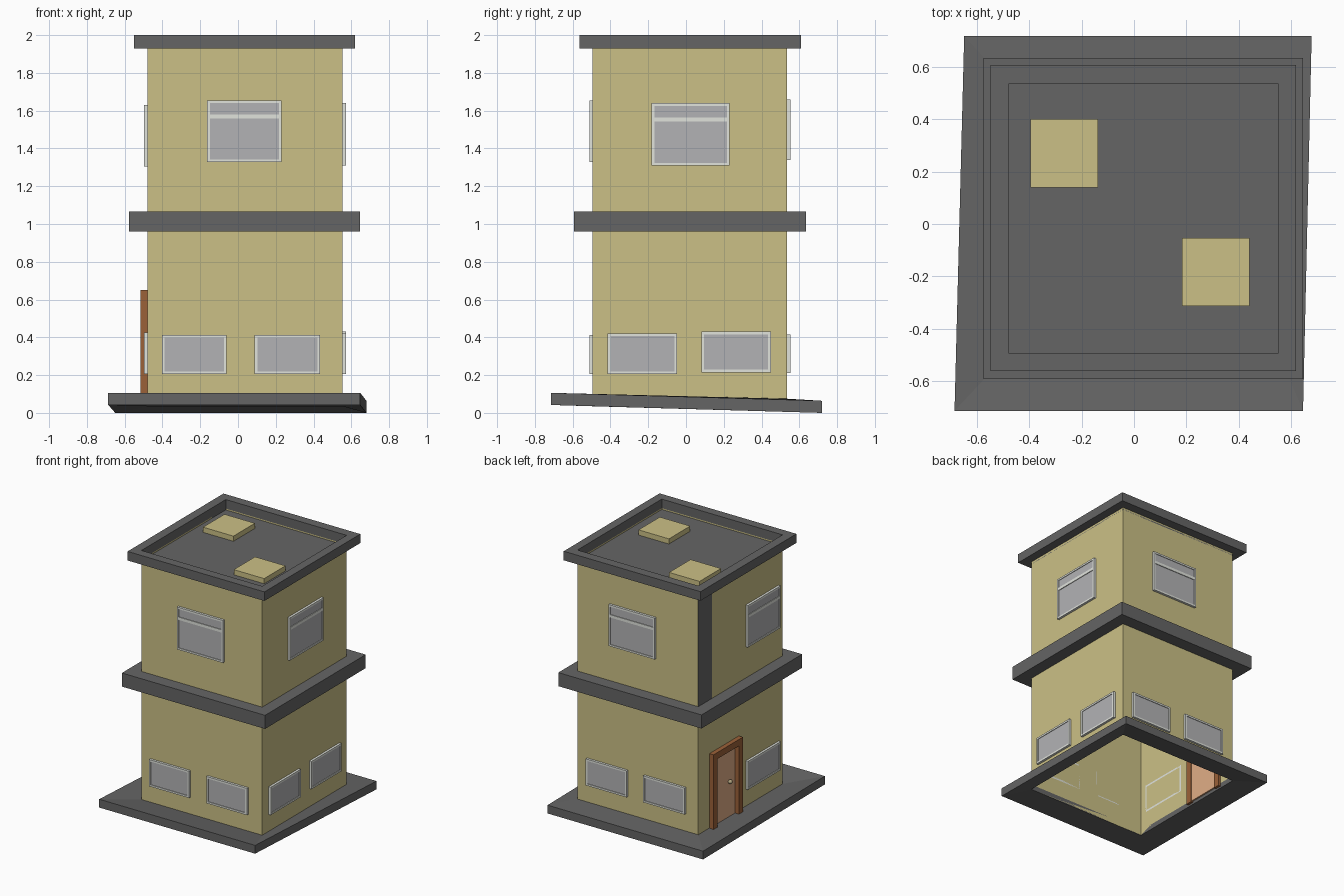
import bpy, bmesh
from mathutils import Vector

if "Cube" in bpy.data.objects:
    bpy.data.objects.remove(bpy.data.objects["Cube"])

X0, X1, Y0, Y1 = -0.48, 0.553, -0.494, 0.536   # wall planes


def material(name, rgb):
    m = bpy.data.materials.new(name)
    m.diffuse_color = (*rgb, 1)
    m.use_nodes = True
    m.node_tree.nodes["Principled BSDF"].inputs["Base Color"].default_value = m.diffuse_color
    return m


WALL = material("wall_yellow", (0.60, 0.53, 0.24))
DARK = material("dark_grey", (0.13, 0.13, 0.13))
FRAME = material("window_white", (0.75, 0.77, 0.72))
GLASS = material("glass_grey", (0.45, 0.45, 0.46))
WOOD = material("brown_wood", (0.33, 0.12, 0.04))
DOOR = material("light_wood", (0.75, 0.42, 0.24))
BRASS = material("knob_metal", (0.45, 0.38, 0.22))


def finish(name, bm, mat):
    bmesh.ops.recalc_face_normals(bm, faces=bm.faces)
    me = bpy.data.meshes.new(name)
    bm.to_mesh(me)
    bm.free()
    me.materials.append(mat)
    ob = bpy.data.objects.new(name, me)
    bpy.context.collection.objects.link(ob)
    return ob


def boxes(name, corner_pairs, mat):
    bm = bmesh.new()
    for a, b in corner_pairs:
        a, b = Vector(a), Vector(b)
        vs = bmesh.ops.create_cube(bm, size=1)["verts"]
        for v in vs:
            v.co = Vector([(a[i] + b[i]) / 2 + v.co[i] * abs(b[i] - a[i]) for i in range(3)])
    return finish(name, bm, mat)


def rect(x0, x1, y0, y1, z):
    return [(x0, y0, z), (x1, y0, z), (x1, y1, z), (x0, y1, z)]


def ring(name, loops, mat):
    """Closed band through four rectangular loops."""
    bm = bmesh.new()
    vs = [[bm.verts.new(p) for p in loop] for loop in loops]
    n = len(vs)
    for i in range(n):
        a, b = vs[i], vs[(i + 1) % n]
        for k in range(4):
            j = (k + 1) % 4
            bm.faces.new((a[k], a[j], b[j], b[k]))
    return finish(name, bm, mat)


def on_wall(side, u, d, z):
    """Point at u along a wall, d outwards from it, height z."""
    return {"front": (u, Y0 - d, z), "back": (u, Y1 + d, z),
            "left": (X0 - d, u, z), "right": (X1 + d, u, z)}[side]


def wall(name, side, patches, mat=WALL):
    bm = bmesh.new()
    for u0, u1, z0, z1 in patches:
        pts = [(u0, z0), (u1, z0), (u1, z1), (u0, z1)]
        if side in ("left", "back"):
            pts.reverse()
        bm.faces.new([bm.verts.new(on_wall(side, u, 0, z)) for u, z in pts])
    bmesh.ops.remove_doubles(bm, verts=bm.verts, dist=1e-5)
    me = bpy.data.meshes.new(name)
    bm.to_mesh(me)
    bm.free()
    me.materials.append(mat)
    bpy.context.collection.objects.link(bpy.data.objects.new(name, me))


def slab(side, u0, u1, d0, d1, z0, z1):
    return on_wall(side, u0, d0, z0), on_wall(side, u1, d1, z1)


def window(name, side, u0, u1, z0, z1, tall=False):
    t, d = 0.014, 0.018
    bars = [(u0, u0 + t, z0, z1), (u1 - t, u1, z0, z1),
            (u0 + t, u1 - t, z0, z0 + t), (u0 + t, u1 - t, z1 - t, z1)]
    panes = [(z0 + t, z1 - t)]
    if tall:  # transom bar splits the upper windows
        bars.append((u0 + t, u1 - t, z1 - 0.097, z1 - 0.075))
        panes = [(z0 + t, z1 - 0.097), (z1 - 0.075, z1 - t)]
    boxes(name + "_frame", [slab(side, a, b, 0, d, c, e) for a, b, c, e in bars], FRAME)
    boxes(name + "_glass", [slab(side, u0 + t, u1 - t, 0.004, 0.013, a, b) for a, b in panes], GLASS)


# Skewed, slightly tilted base apron, open underneath
corners = [(-0.687, -0.715), (0.647, -0.715), (0.68, 0.72), (-0.65, 0.72)]
lift = [0.042, 0.042, 0.0, 0.0]
ring("base_apron", [
    [(x, y, h) for (x, y), h in zip(corners, lift)],
    [(x, y, h + 0.064) for (x, y), h in zip(corners, lift)],
    rect(X0, X1, Y0, Y1, 0.075),
    rect(X0, X1, Y0, Y1, 0.035)], DARK)

# Ledge between the storeys and roof parapet
for name, (a, b, c, d), z0, z1 in (
        ("middle_ledge", (-0.577, 0.647, -0.594, 0.635), 0.96, 1.065),
        ("roof_parapet", (-0.55, 0.62, -0.563, 0.608), 1.93, 2.0)):
    ring(name, [rect(a, b, c, d, z0), rect(a, b, c, d, z1),
                rect(X0, X1, Y0, Y1, z1), rect(X0, X1, Y0, Y1, z0)], DARK)

# Walls; the left one has the doorway and a grey corner strip above
B, T = 0.035, 1.93
wall("front_wall", "front", [(X0, X1, B, T)])
wall("back_wall", "back", [(X0, X1, B, T)])
wall("right_wall", "right", [(Y0, Y1, B, T)])
D0, D1, DT, S = 0.06, 0.38, 0.63, 0.37
wall("left_wall", "left", [(Y0, D0, B, DT), (D1, Y1, B, DT), (Y0, Y1, DT, 1.0), (Y0, S, 1.0, T)])
wall("corner_strip", "left", [(S, Y1, 1.0, T)], DARK)

# Roof deck and hatches
boxes("roof_deck", [((X0, Y0, 1.91), (X1, Y1, 1.92))], DARK)
boxes("roof_hatches", [((-0.397, 0.14, 1.92), (-0.137, 0.402, 1.96)),
                       ((0.183, -0.313, 1.92), (0.443, -0.053, 1.96))], WALL)

# Windows: side, span along the wall, height range
for i, w in enumerate([
        ("front", -0.403, -0.06, 0.205, 0.412), ("front", 0.088, 0.434, 0.205, 0.412),
        ("right", -0.415, -0.048, 0.205, 0.42), ("right", 0.082, 0.449, 0.215, 0.43),
        ("back", 0.12, 0.47, 0.21, 0.415), ("back", -0.375, -0.02, 0.21, 0.415),
        ("left", -0.445, -0.045, 0.205, 0.425)]):
    window(f"lower_{w[0]}_window_{i}", *w)
for w in [("front", -0.163, 0.23, 1.327, 1.655), ("right", -0.182, 0.23, 1.31, 1.64),
          ("back", -0.12, 0.275, 1.34, 1.66), ("left", -0.445, -0.045, 1.305, 1.63)]:
    window(f"upper_{w[0]}_window", *w, tall=True)

# Door with frame and a knob on each face
boxes("door_frame", [slab("left", 0.04, 0.09, -0.02, 0.035, 0.05, 0.65),
                     slab("left", 0.35, 0.40, -0.02, 0.035, 0.05, 0.65),
                     slab("left", 0.09, 0.35, -0.02, 0.035, 0.60, 0.65)], WOOD)
boxes("door_panel", [slab("left", 0.09, 0.35, -0.012, 0.004, 0.06, 0.60)], DOOR)
for name, d in (("outer_knob", 0.018), ("inner_knob", -0.026)):
    bm = bmesh.new()
    bmesh.ops.create_uvsphere(bm, u_segments=12, v_segments=8, radius=0.016)
    bmesh.ops.translate(bm, verts=bm.verts, vec=on_wall("left", 0.17, d, 0.35))
    for f in bm.faces:
        f.smooth = True
    finish(name, bm, BRASS)
